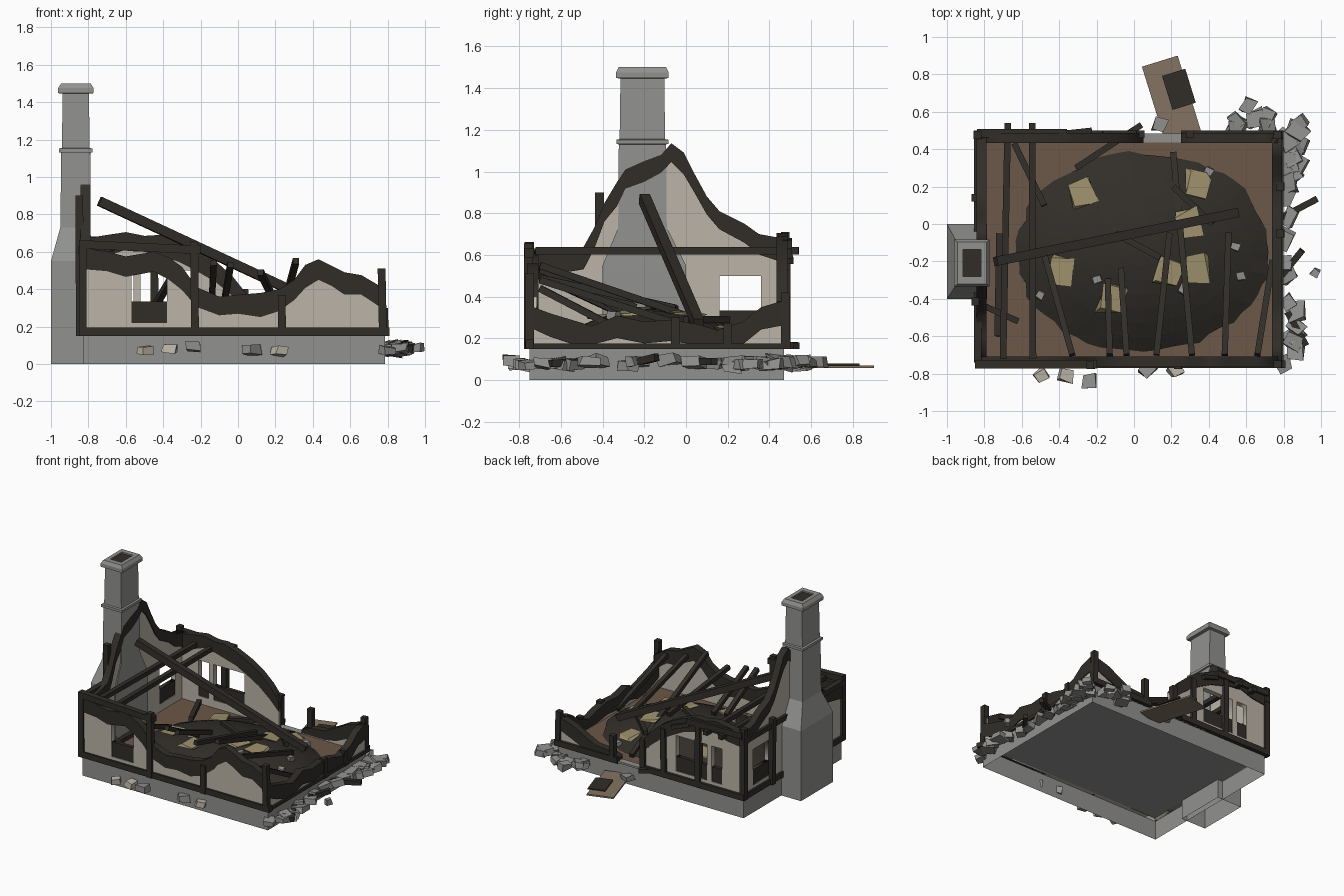
import bpy, bmesh, math, random
from mathutils import Vector, Matrix, Euler

if "Cube" in bpy.data.objects:
    bpy.data.objects.remove(bpy.data.objects["Cube"])

random.seed(4)


def mat(name, r, g, b):
    m = bpy.data.materials.new(name)
    m.diffuse_color = (r, g, b, 1)
    m.use_nodes = True
    m.node_tree.nodes["Principled BSDF"].inputs["Base Color"].default_value = m.diffuse_color
    return m


PLASTER = mat("plaster", .5, .455, .39)
CHAR = mat("char", .031, .027, .022)
STONE = mat("stone", .285, .29, .275)
FLOOR = mat("floorboards", .15, .095, .065)
STRAW = mat("thatch", .34, .28, .15)
WOOD = mat("door_wood", .23, .175, .125)


def finish(name, bm, material):
    bmesh.ops.recalc_face_normals(bm, faces=bm.faces)
    me = bpy.data.meshes.new(name)
    bm.to_mesh(me)
    bm.free()
    me.materials.append(material)
    ob = bpy.data.objects.new(name, me)
    bpy.context.collection.objects.link(ob)
    return ob


def box(name, x0, x1, y0, y1, z0, z1, material, open_bottom=False):
    bm = bmesh.new()
    m = Matrix.Translation(((x0 + x1) / 2, (y0 + y1) / 2, (z0 + z1) / 2))
    bmesh.ops.create_cube(bm, size=1, matrix=m @ Matrix.Diagonal((x1 - x0, y1 - y0, z1 - z0, 1)))
    if open_bottom:
        bm.normal_update()
        bmesh.ops.delete(bm, geom=[f for f in bm.faces if f.normal.z < -.5], context='FACES_ONLY')
    return finish(name, bm, material)


def beam(name, p, q, w=.04, material=CHAR):
    p, q = Vector(p), Vector(q)
    rot = (q - p).to_track_quat('Z', 'Y').to_matrix().to_4x4()
    bm = bmesh.new()
    bmesh.ops.create_cube(bm, size=1, matrix=Matrix.Translation((p + q) / 2) @ rot
                          @ Matrix.Diagonal((w, w, (q - p).length, 1)))
    return finish(name, bm, material)


def lump(name, c, size, rot, material, jit=.15):
    bm = bmesh.new()
    bmesh.ops.create_cube(bm, size=1)
    for v in bm.verts:
        v.co += Vector([random.uniform(-jit, jit) for _ in range(3)])
    bmesh.ops.transform(bm, verts=bm.verts, matrix=Matrix.Translation(c)
                        @ Euler(rot).to_matrix().to_4x4() @ Matrix.Diagonal((*size, 1)))
    return finish(name, bm, material)


def panel(name, loops, axis, at, thick, material):
    """Flat outline with holes, extruded; axis is the world axis it faces."""
    cu = bpy.data.curves.new(name, 'CURVE')
    cu.dimensions, cu.fill_mode, cu.extrude = '2D', 'BOTH', thick / 2
    for pts in loops:
        s = cu.splines.new('POLY')
        s.points.add(len(pts) - 1)
        for sp, (u, v) in zip(s.points, pts):
            sp.co = (u, v, 0, 1)
        s.use_cyclic_u = True
    cu.materials.append(material)
    ob = bpy.data.objects.new(name, cu)
    bpy.context.collection.objects.link(ob)
    if axis == 'y':
        ob.matrix_world = Matrix(((1, 0, 0, 0), (0, 0, -1, at), (0, 1, 0, 0), (0, 0, 0, 1)))
    else:
        ob.matrix_world = Matrix(((0, 0, 1, at), (1, 0, 0, 0), (0, 1, 0, 0), (0, 0, 0, 1)))
    bpy.ops.object.select_all(action='DESELECT')
    ob.select_set(True)
    bpy.context.view_layer.objects.active = ob
    bpy.ops.object.convert(target='MESH')


def wall(name, top, axis, at, windows=(), band=.1):
    """Ragged wall, its scorched upper band and half-boarded windows."""
    u0, u1 = top[0][0], top[-1][0]
    body = [(u0, .15), (u1, .15)] + [(u, z - .012) for u, z in reversed(top)]
    holes = [[(a, .22), (a, .5), (b, .5), (b, .22)] for a, b in windows]
    panel(name, [body] + holes, axis, at, .04, PLASTER)
    low = [(u, max(.17, z - band * random.uniform(.85, 1.15))) for u, z in reversed(top)]
    panel(name + "_char", [top + low], axis, at, .055, CHAR)
    for a, b in windows:
        panel(name + "_board", [[(a, .21), (b, .21), (b, .335), (a, .335)]], axis, at, .03, CHAR)


# Foundation shell (open underneath) and floor
box("foundation", -.83, .785, -.75, .47, 0, .15, STONE, True)
box("floor", -.8, .755, -.72, .45, .151, .16, FLOOR)


# Mound of ash on the floor
def ash_z(x, y):
    return .16 + .18 * max(0, 1 - ((x - .05) / .68) ** 2 - ((y + .15) / .53) ** 2)


bm = bmesh.new()
N, K = 56, 7
rings = []
edge = [1 + random.uniform(-.03, .03) for _ in range(N)]
for k in range(1, K + 1):
    ring = []
    for i in range(N):
        t, f = 2 * math.pi * i / N, k / K
        e = 1 + (edge[i] - 1) * f
        x, y = .05 + .68 * f * e * math.cos(t), -.15 + .53 * f * e * math.sin(t)
        ring.append(bm.verts.new((x, y, ash_z(x, y) + .003)))
    rings.append(ring)
mid = bm.verts.new((.05, -.15, .343))
for i in range(N):
    j = (i + 1) % N
    bm.faces.new((mid, rings[0][i], rings[0][j]))
    for a, b in zip(rings, rings[1:]):
        bm.faces.new((a[i], b[i], b[j], a[j]))
finish("ash_mound", bm, CHAR)

# Ragged walls
wall("front_wall", [(-.82, .62), (-.7, .6), (-.6, .575), (-.45, .6), (-.37, .57), (-.3, .52), (-.22, .41),
                    (-.1, .36), (0, .37), (.12, .38), (.22, .4), (.3, .45), (.36, .53), (.43, .56), (.5, .525),
                    (.57, .49), (.66, .475), (.77, .41)], 'y', -.735, [(-.57, -.38)], .115)
wall("back_wall", [(-.82, .67), (-.7, .69), (-.6, .705), (-.5, .685), (-.42, .69), (-.32, .655), (-.22, .61),
                   (-.12, .55), (-.03, .47), (.05, .37)], 'y', .46, [(-.65, -.56), (-.52, -.25)])
wall("back_wall_stub", [(.25, .2), (.34, .23), (.45, .24), (.55, .29), (.64, .34), (.77, .38)], 'y', .46)
wall("right_wall", [(-.73, .35), (-.65, .32), (-.55, .29), (-.45, .26), (-.33, .31), (-.2, .28), (-.08, .29),
                    (.05, .27), (.15, .24), (.27, .28), (.36, .35), (.46, .38)], 'x', .765, band=.12)
wall("left_gable", [(-.73, .6), (-.6, .61), (-.49, .64), (-.44, .73), (-.39, .85), (-.33, .95), (-.29, 1.01),
                    (-.2, 1.05), (-.12, 1.08), (-.07, 1.135), (-.01, 1.09), (.04, .99), (.1, .88), (.16, .81),
                    (.28, .75), (.35, .7), (.46, .68)], 'x', -.815, [(.16, .36)])

# Sills, posts and plates
for n, y in (("front", -.75), ("back_left", .48)):
    box(n + "_sill", -.84, .81 if n == "front" else .05, y - .02, y + .02, .15, .195, CHAR)
box("back_right_sill", .25, .8, .46, .5, .15, .195, CHAR)
box("door_threshold", .05, .25, .435, .485, .15, .165, STONE)
box("left_sill", -.85, -.81, -.77, .5, .15, .195, CHAR)
box("right_sill", .76, .8, -.77, .5, .15, .175, CHAR)
for x, y, h in ((-.83, -.75, .66), (-.23, -.755, .655), (.235, -.755, .37), (.775, -.75, .51), (-.835, .475, .71),
                (-.445, .48, .67), (-.15, .48, .53), (.03, .48, .4), (.3, .48, .36), (.775, .475, .42),
                (-.845, -.415, .9), (-.845, .14, .67), (.785, -.05, .3), (.785, .2, .27)):
    lean = random.uniform(-.008, .008)
    beam("post", (x, y, .15), (x + lean, y, h), .042)
beam("front_plate", (-.85, -.75, .64), (-.2, -.75, .61), .045)
beam("back_plate", (-.84, .485, .66), (-.36, .485, .65), .045)
beam("broken_back_plate", (-.37, .485, .62), (-.23, .5, .57), .03)
beam("left_plate", (-.835, -.74, .61), (-.835, .5, .61), .04)

# Tie beams and fallen rafters
beam("ridge_beam", (-.74, -.2, .87), (.55, .06, .27), .05)
beam("tie_beam", (-.7, -.72, .62), (-.675, .54, .62), .035)
beam("tie_beam", (-.54, -.72, .62), (-.545, .54, .62), .035)
for x0, y0, z0, x1, y1 in ((-.33, -.7, .5, -.48, -.16), (-.13, -.7, .54, -.14, -.3), (-.04, -.7, .53, -.07, -.24),
                           (.12, -.7, .49, .19, -.05), (.31, -.7, .55, .21, .38), (.485, -.7, .48, .505, -.05),
                           (.66, -.7, .44, .74, -.2), (-.72, -.05, .17, -.73, -.6), (-.64, .43, .18, -.48, .1),
                           (.04, .53, .165, -.31, .3), (.21, .2, .29, .42, .0), (-.1, -.05, .34, .14, -.18),
                           (-.82, -.43, .2, -.62, -.52)):
    beam("fallen_rafter", (x0, y0, z0), (x1, y1, ash_z(x1, y1) + .02), .033)

# Chimney: stacked rectangular sections, open underneath
sections = [(-1, -.785, -.4, 0, 0), (-1, -.785, -.4, 0, .55), (-.95, -.788, -.325, -.092, .73),
            (-.945, -.79, -.322, -.095, 1.13), (-.958, -.778, -.333, -.085, 1.132), (-.958, -.778, -.333, -.085, 1.152),
            (-.942, -.793, -.318, -.1, 1.155), (-.937, -.797, -.314, -.104, 1.445), (-.962, -.772, -.335, -.083, 1.448),
            (-.962, -.772, -.335, -.083, 1.475), (-.945, -.788, -.322, -.096, 1.5),
            (-.915, -.818, -.282, -.136, 1.5), (-.915, -.818, -.282, -.136, 1.47)]
bm = bmesh.new()
rings = [[bm.verts.new(p) for p in ((a, c, z), (b, c, z), (b, d, z), (a, d, z))] for a, b, c, d, z in sections]
for r, s in zip(rings, rings[1:]):
    for i in range(4):
        bm.faces.new((r[i], r[(i + 1) % 4], s[(i + 1) % 4], s[i]))
bm.faces.new(rings[-1])
finish("chimney", bm, STONE)
box("flue_soot", -.914, -.819, -.281, -.137, 1.472, 1.49, CHAR)

# Thatch scraps and small stones on the ash
for x, y in ((-.28, .16), (.33, .2), (.29, 0), (.33, -.24), (.18, -.26), (-.38, -.25), (-.12, -.4)):
    lump("thatch_scrap", (x, y, ash_z(x, y) + .018), (.12, .14, .012),
         (-.3 * (y + .15), .25 * x, random.uniform(-.5, .5)), STRAW)
for x, y in ((.4, .28), (.54, -.12), (.57, -.28), (.26, -.35), (-.2, -.3), (-.5, -.38)):
    lump("floor_stone", (x, y, ash_z(x, y) + .015), (.045, .04, .03), (0, 0, random.uniform(0, 3)), STONE)


# Rubble around the outside
def rubble(x, y, s, material=STONE):
    lump("rubble", (x, y, .08 + random.uniform(-.012, .015)), (s, s * .85, .045),
         (random.uniform(-.2, .2), random.uniform(-.2, .2), random.uniform(0, 3)), material)


for x0, x1, y0, y1, n in ((.79, .89, .2, .54, 17), (.53, .72, .51, .58, 6), (.8, .89, -.76, -.4, 7), (.79, .83, -.3, .15, 5)):
    for i in range(n):
        rubble(random.uniform(x0, x1), y0 + (y1 - y0) * (i + random.random()) / n, random.uniform(.065, .105))
for x, y in ((.61, .63), (.14, .53), (-.24, -.84), (.07, -.78), (.97, -.26)):
    rubble(x, y, .075 if x < .9 else .045)
for x, y in ((-.5, -.81), (-.36, -.81), (.22, -.78), (.69, .56)):
    rubble(x, y, .07, PLASTER)
for p, q in (((.78, .03, .09), (.98, .135, .09)), ((.77, -.3, .07), (.9, -.14, .11)), ((.82, -.47, .09), (.92, -.65, .08))):
    beam("charred_beam", p, q, .035)

# Fallen door leaf with burnt patch
for n, cx, cy, w, l, z, m in (("door", .2, .67, .2, .42, .065, WOOD), ("door_burn", .24, .72, .13, .19, .074, CHAR)):
    lump(n, (cx, cy, z), (w, l, .012), (0, 0, .3), m, 0)
